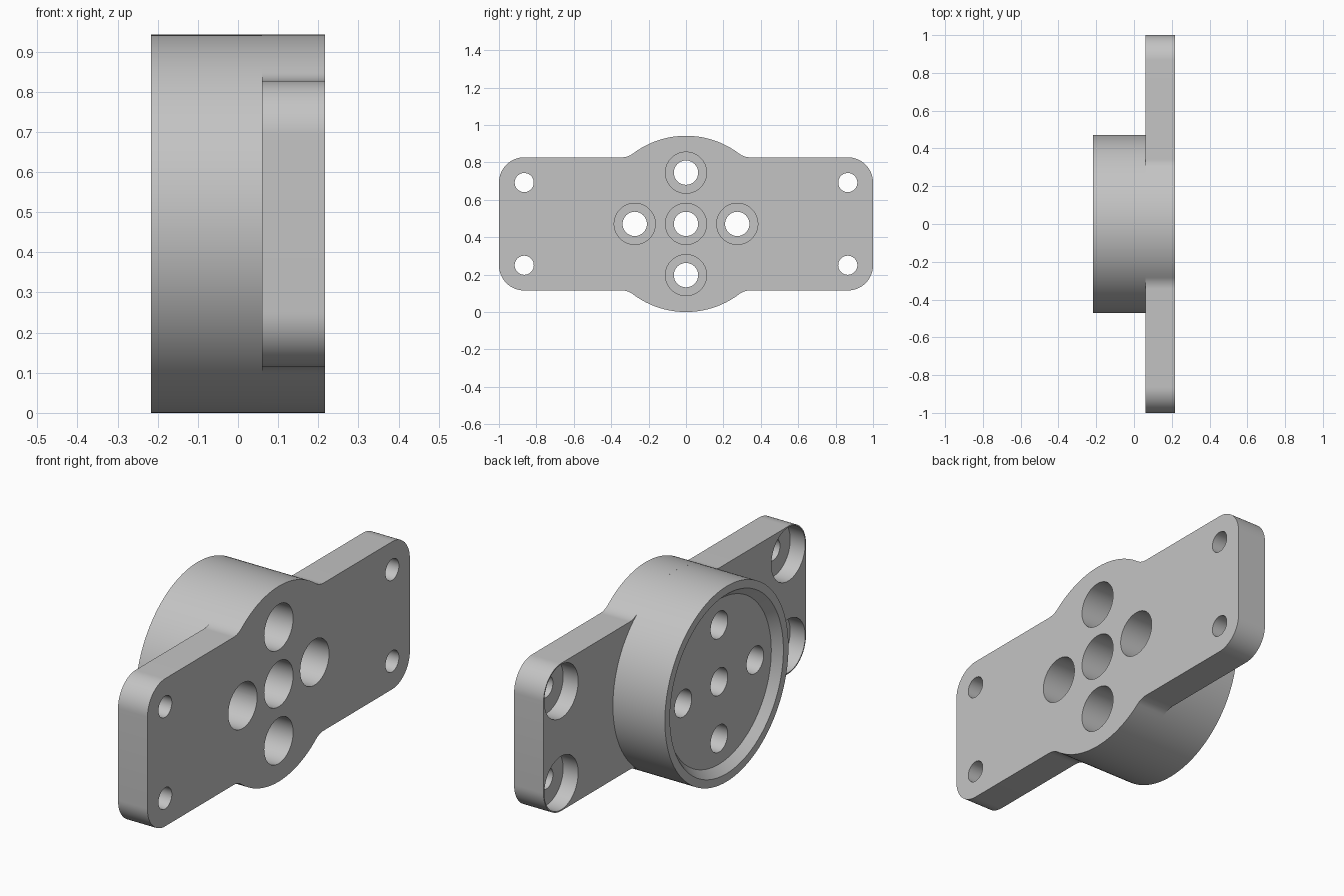
import bpy, bmesh, math
from math import sin, cos, pi, sqrt, atan2

if "Cube" in bpy.data.objects:
    bpy.data.objects.remove(bpy.data.objects["Cube"])

R = 0.471                      # boss radius, also its axis height
BACK, STEP, FRONT = -0.217, 0.06, 0.217
HALF_Y, HALF_Z = 1.0, 0.356    # plate half sizes
CORNER, FILLET = 0.135, 0.1

grey = bpy.data.materials.new("plain_grey")
grey.use_nodes = True
grey.diffuse_color = (0.55, 0.55, 0.55, 1)
grey.node_tree.nodes["Principled BSDF"].inputs["Base Color"].default_value = grey.diffuse_color


def make_object(name, bm):
    bmesh.ops.recalc_face_normals(bm, faces=bm.faces)
    mesh = bpy.data.meshes.new(name)
    bm.to_mesh(mesh)
    bm.free()
    mesh.materials.append(grey)
    obj = bpy.data.objects.new(name, mesh)
    bpy.context.collection.objects.link(obj)
    return obj


def revolve(bm, profile, y=0.0, z=R, n=64):
    """Closed solid of (x, radius) rings around an axis along x."""
    rings = [[bm.verts.new((x, y + r * cos(2 * pi * i / n), z + r * sin(2 * pi * i / n)))
              for i in range(n)] for x, r in profile]
    for a, b in zip(rings, rings[1:]):
        for i in range(n):
            j = (i + 1) % n
            bm.faces.new((a[i], a[j], b[j], b[i]))
    bm.faces.new(rings[0])
    bm.faces.new(rings[-1])


def arc(cy, cz, r, a0, a1, n):
    return [(cy + r * cos(a0 + (a1 - a0) * i / n), cz + r * sin(a0 + (a1 - a0) * i / n))
            for i in range(n + 1)]


# Plate outline: one quarter, mirrored into four
fz = HALF_Z + FILLET
fy = sqrt((R + FILLET) ** 2 - fz ** 2)
touch = atan2(fz, fy)
quarter = (arc(HALF_Y - CORNER, HALF_Z - CORNER, CORNER, 0, pi / 2, 16)
           + arc(fy, fz, FILLET, -pi / 2, touch - pi, 10)
           + arc(0, 0, R, touch, pi / 2, 18)[1:])
half = quarter + [(-y, z) for y, z in reversed(quarter[:-1])]
outline = half + [(y, -z) for y, z in reversed(half)]

bm = bmesh.new()
base = bm.faces.new([bm.verts.new((STEP, y, R + z)) for y, z in outline])
moved = bmesh.ops.extrude_face_region(bm, geom=[base], use_keep_orig=True)["geom"]
bmesh.ops.translate(bm, vec=(FRONT - STEP, 0, 0),
                    verts=[v for v in moved if isinstance(v, bmesh.types.BMVert)])
plate = make_object("mounting_plate", bm)

# Round boss with a shallow tapered recess in its back
bm = bmesh.new()
revolve(bm, [(STEP, R), (BACK, R), (BACK, 0.432), (BACK + 0.04, 0.397)], n=128)
boss = make_object("round_boss", bm)

# Stepped hole cutters: five bored from the front, four from the back
bm = bmesh.new()
D = 0.274
for y, z in [(0, 0), (D, 0), (-D, 0), (0, D), (0, -D)]:
    revolve(bm, [(-0.3, 0.065), (-0.03, 0.065), (-0.03, 0.11), (0.3, 0.11)], y, R + z)
for sy in (-1, 1):
    for sz in (-1, 1):
        revolve(bm, [(0.03, 0.129), (0.14, 0.129), (0.14, 0.051), (0.3, 0.051)],
                sy * (HALF_Y - CORNER), R + sz * (HALF_Z - CORNER))
cutter = make_object("hole_cutter", bm)
cutter.hide_render = True

for obj in (plate, boss):
    mod = obj.modifiers.new("holes", 'BOOLEAN')
    mod.operation = 'DIFFERENCE'
    mod.solver = 'EXACT'
    mod.object = cutter
    bpy.ops.object.select_all(action='DESELECT')
    obj.select_set(True)
    bpy.context.view_layer.objects.active = obj
    bpy.ops.object.modifier_apply(modifier=mod.name)
    bpy.ops.object.shade_smooth_by_angle(angle=math.radians(30))

bpy.data.objects.remove(cutter)
